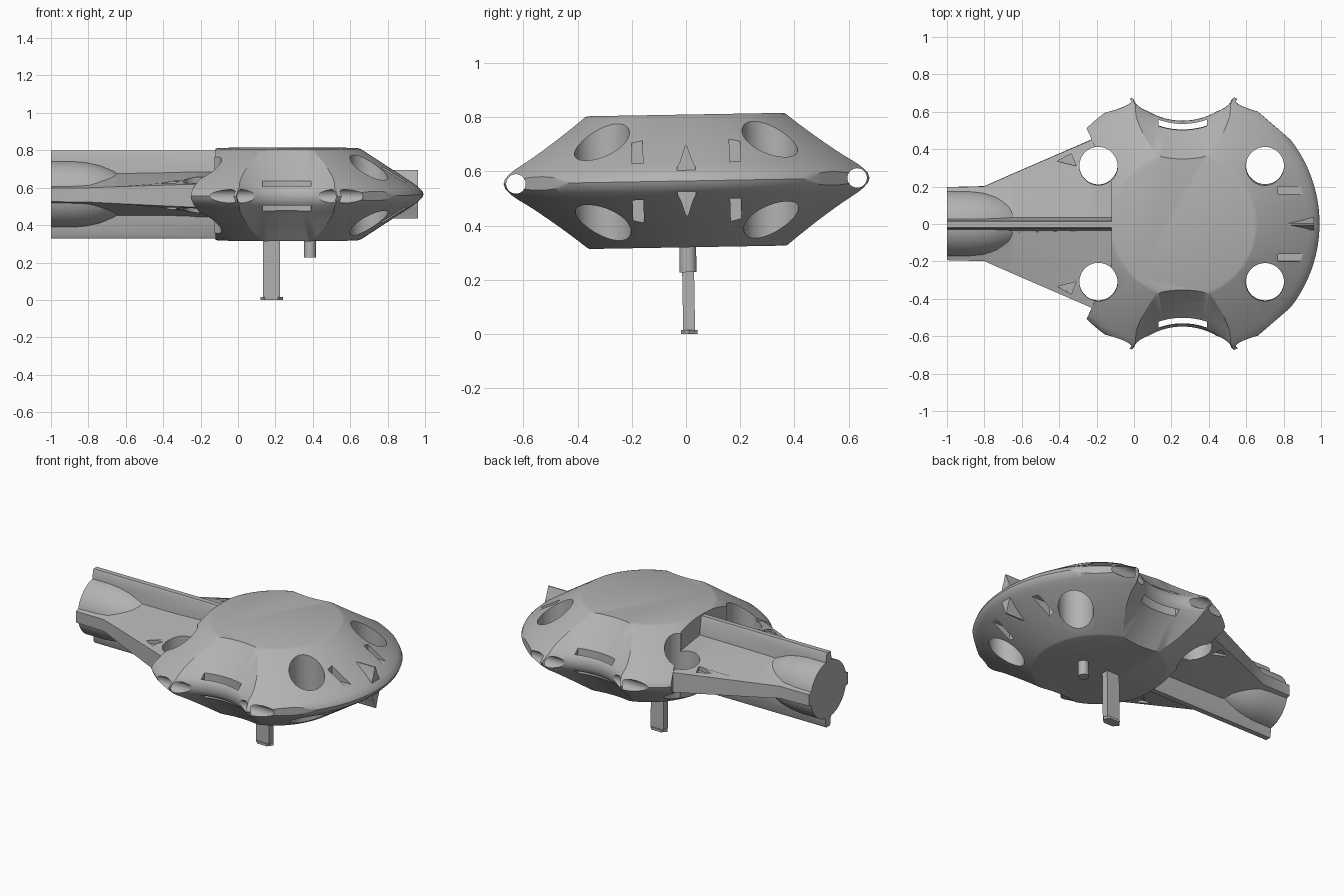
import bpy, bmesh, math
from mathutils import Matrix, Vector

MID = 0.565   # height of the symmetry plane
CX = 0.265    # centre of the round body

if "Cube" in bpy.data.objects:
    bpy.data.objects.remove(bpy.data.objects["Cube"])

grey = bpy.data.materials.new("plain grey")
grey.use_nodes = True
colour = (0.45, 0.45, 0.45, 1)
grey.diffuse_color = colour
grey.node_tree.nodes["Principled BSDF"].inputs["Base Color"].default_value = colour


def make(name, bm):
    bmesh.ops.recalc_face_normals(bm, faces=bm.faces)
    me = bpy.data.meshes.new(name)
    bm.to_mesh(me)
    bm.free()
    me.materials.append(grey)
    ob = bpy.data.objects.new(name, me)
    bpy.context.collection.objects.link(ob)
    return ob


def loft(name, rings, closed=False):
    """Skin equal-length rings of points, capping the ends unless closed."""
    bm = bmesh.new()
    rows = [[bm.verts.new(p) for p in r] for r in rings]
    n = len(rows[0])
    pairs = list(zip(rows, rows[1:])) + ([(rows[-1], rows[0])] if closed else [])
    for a, b in pairs:
        for i in range(n):
            j = (i + 1) % n
            bm.faces.new((a[i], a[j], b[j], b[i]))
    if not closed:
        bm.faces.new(rows[0])
        bm.faces.new(rows[-1])
    return make(name, bm)


def lathe(name, profile, centre, axis="Z", sides=96, closed=False):
    """Revolve (radius, offset) pairs around an axis through centre."""
    rings = []
    for r, h in profile:
        ring = []
        for i in range(sides):
            a = math.tau * i / sides
            c, s = r * math.cos(a), r * math.sin(a)
            ring.append(Vector(centre) + Vector((c, s, h) if axis == "Z" else (h, c, s)))
        rings.append(ring)
    return loft(name, rings, closed)


def box(name, lo, hi):
    rect = [(lo[0], lo[1]), (hi[0], lo[1]), (hi[0], hi[1]), (lo[0], hi[1])]
    return prism(name, rect, lo[2], hi[2])


def prism(name, outline, z0, z1):
    return loft(name, [[(x, y, z) for x, y in outline] for z in (z0, z1)])


def boolean(ob, other, op="DIFFERENCE"):
    """Apply a boolean and discard the cutter."""
    mod = ob.modifiers.new("cut", "BOOLEAN")
    mod.operation, mod.object, mod.solver = op, other, "EXACT"
    deps = bpy.context.evaluated_depsgraph_get()
    me = bpy.data.meshes.new_from_object(ob.evaluated_get(deps))
    ob.modifiers.clear()
    ob.data = me
    bpy.data.objects.remove(other)


# round double-cone body with a soft rim
half = [(0.38, 0.245), (0.395, 0.24), (0.67, 0.06), (0.70, 0.038), (0.72, 0.018)]
body = lathe("body", half + [(0.727, 0)] + [(r, -h) for r, h in reversed(half)],
             (CX, 0, MID), sides=128)

# notch where the arm enters
boolean(body, prism("notch", [(-0.12, -0.22), (-0.12, 0.22), (-0.29, 0.59), (-1, 0.59),
                              (-1, -0.59), (-0.29, -0.59)], 0, 1.2))

waist = [(0.62, 0.30), (0.56, 0.245), (0.42, 0.09), (0.375, 0.05)]
for s in (-1, 1):
    # waisted side scoop
    boolean(body, lathe("scoop", waist + [(0.36, 0.02), (0.36, -0.02)]
                        + [(r, -h) for r, h in reversed(waist)], (0.26, s * 0.91, MID)))
    # curved slot that leaves a thin bar across the scoop
    slot = lathe("slot", [(0.376, -0.2), (0.408, -0.2), (0.408, 0.2), (0.376, 0.2)],
                 (0.26, s * 0.91, MID), closed=True)
    boolean(slot, box("slot_limit", (0.13, s * 0.53 - 0.1, 0.2), (0.39, s * 0.53 + 0.1, 0.9)),
            "INTERSECT")
    boolean(body, slot)
    # tunnel through the horns beside the scoop
    boolean(body, lathe("tunnel", [(0.036, -0.17), (0.036, 0.7)],
                        (0, s * 0.63, MID), "X", 32))
    # vertical front hole
    boolean(body, lathe("hole", [(0.102, -0.5), (0.102, 0.5)], (0.70, s * 0.31, MID), sides=48))
    # flat on the rim
    flat = box("flat", (0.713, -0.4, MID - 0.3), (1.0, 0.4, MID + 0.3))
    flat.data.transform(Matrix.Translation((CX, 0, 0)) @ Matrix.Rotation(s * 0.86, 4, "Z"))
    boolean(body, flat)
    # nose slots, above and below
    for v in (-1, 1):
        z0, z1 = sorted((MID + v * 0.068, MID + v * 0.3))
        boolean(body, box("nose_slot", (0.77, s * 0.18 - 0.02, z0), (0.925, s * 0.18 + 0.02, z1)))

# tapering arm: (x, half width, edge half height, ridge half height)
rings = []
for x, w, e, h in [(-1, 0.195, 0.036, 0.1), (-0.8, 0.2, 0.038, 0.1), (-0.65, 0.266, 0.045, 0.122),
                   (-0.225, 0.45, 0.062, 0.125), (-0.10, 0.2, 0.09, 0.125)]:
    rings.append([(x, y, MID + z) for y, z in
                  [(-w, -e), (0, -h), (w, -e), (w, e), (0, h), (-w, e)]])
arm = loft("arm", rings)

# barrel at the arm's end
boolean(arm, lathe("barrel", [(0.178, -1), (0.178, -0.88), (0.172, -0.81), (0.157, -0.74),
                              (0.13, -0.67), (0.09, -0.6)], (0, 0, MID), "X", 64), "UNION")

# tall fin along the arm
fin_half = [(0.016, 0.235), (0.022, 0.225), (0.036, 0.1)]
fin = [(y, z) for y, z in fin_half] + [(y, -z) for y, z in reversed(fin_half)]
fin += [(-y, z) for y, z in reversed(fin)]
boolean(arm, loft("fin", [[(x, y, MID + z) for y, z in fin] for x in (-1, -0.10)]), "UNION")

for s in (-1, 1):
    hole = [(0.102, -0.5), (0.102, 0.5)]
    for part in (arm, body):
        boolean(part, lathe("hole", hole, (-0.19, s * 0.31, MID), sides=48))
    # small triangular marks on the arm
    for v in (-1, 1):
        z0, z1 = sorted((MID + v * 0.05, MID + v * 0.2))
        boolean(arm, prism("mark", [(-0.41, s * 0.335), (-0.335, s * 0.375), (-0.31, s * 0.31)],
                           z0, z1))

# flared nose blade
blade_half = [(0.004, 0.13), (0.012, 0.105), (0.022, 0.075), (0.034, 0.05)]
blade = blade_half + [(y, -z) for y, z in reversed(blade_half)]
blade += [(-y, z) for y, z in reversed(blade)]
nose = loft("nose_blade", [[(x, y, MID + z) for y, z in blade] for x in (0.80, 0.963)])

# stand post with foot, and short peg
post = box("post", (0.135, -0.022, 0.008), (0.225, 0.022, 0.34))
foot = prism("foot", [(0.12, 0), (0.145, -0.03), (0.215, -0.03), (0.24, 0),
                      (0.215, 0.03), (0.145, 0.03)], 0, 0.015)
peg = lathe("peg", [(0.031, 0.228), (0.031, 0.34)], (0.385, 0, 0), sides=32)

# whole model leans by one degree
lean = (Matrix.Translation((0, 0.002, MID)) @ Matrix.Rotation(math.radians(1), 4, "X")
        @ Matrix.Translation((0, 0, -MID)))
bpy.ops.object.select_all(action="DESELECT")
for ob in (body, arm, nose, post, foot, peg):
    ob.data.transform(lean)
    ob.select_set(True)
bpy.context.view_layer.objects.active = body
bpy.ops.object.shade_smooth_by_angle(angle=math.radians(28))
